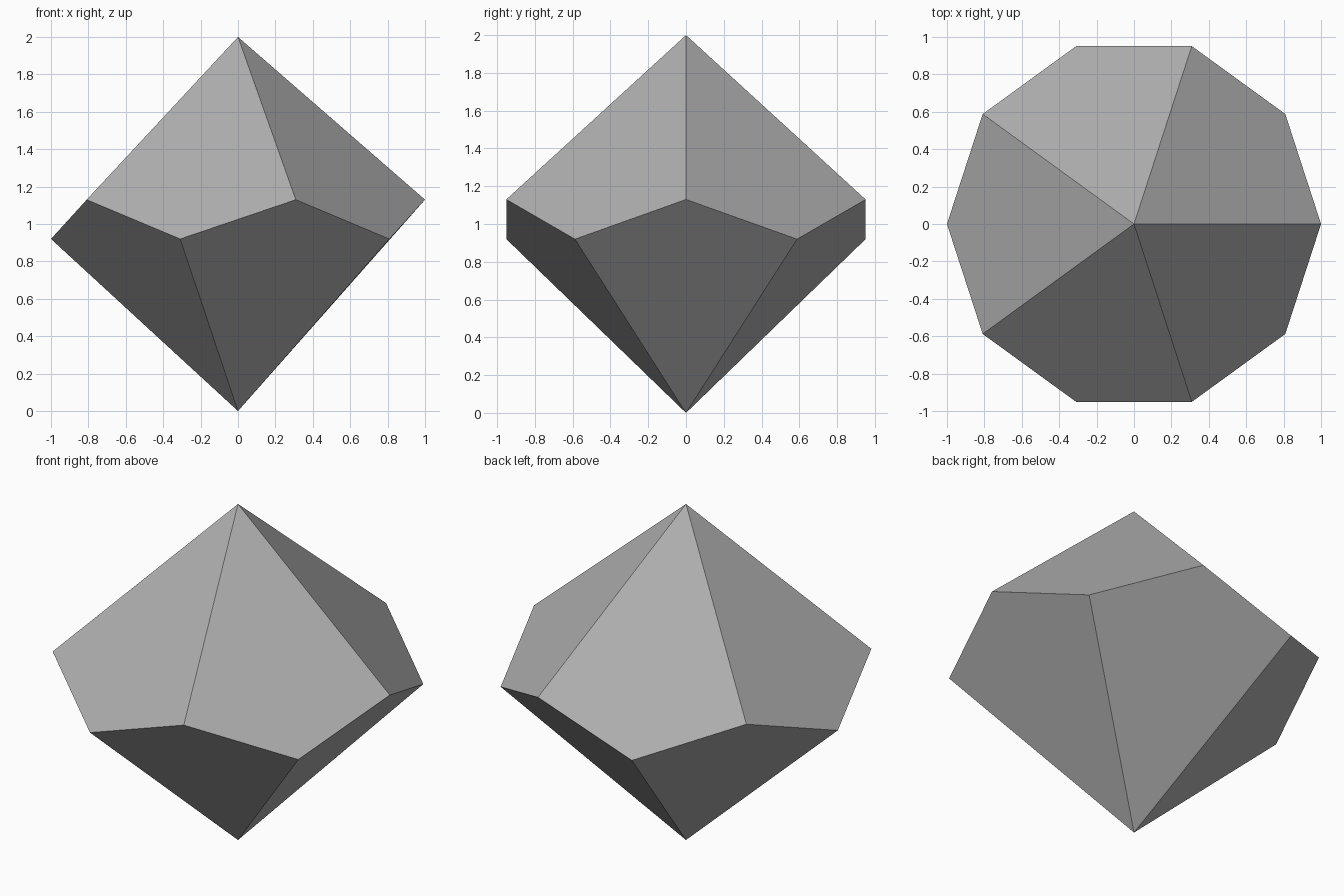
import bpy
import bmesh
from math import cos, sin, radians

cube = bpy.data.objects.get("Cube")
if cube:
    bpy.data.objects.remove(cube, do_unlink=True)

# Single plain grey material
grey = bpy.data.materials.new("medium_grey")
grey.use_nodes = True
colour = (0.425, 0.425, 0.425, 1)
grey.diffuse_color = colour
grey.node_tree.nodes["Principled BSDF"].inputs["Base Color"].default_value = colour

SIDES = 10
HIGH, LOW, TOP = 1.13, 0.92, 2.0

bm = bmesh.new()

# Zigzag belt of corners, alternately high and low, between two tips
belt = []
for i in range(SIDES):
    a = radians(360 / SIDES * i)
    belt.append(bm.verts.new((cos(a), sin(a), LOW if i % 2 else HIGH)))
top_tip = bm.verts.new((0, 0, TOP))
bottom_tip = bm.verts.new((0, 0, 0))

# Kite faces: low corners belong to the upper kites, high corners to the lower
for i in range(SIDES):
    tip = top_tip if i % 2 else bottom_tip
    bm.faces.new((tip, belt[i - 1], belt[i], belt[(i + 1) % SIDES]))
bmesh.ops.recalc_face_normals(bm, faces=bm.faces)

mesh = bpy.data.meshes.new("ten_sided_die")
bm.to_mesh(mesh)
bm.free()
mesh.materials.append(grey)
die = bpy.data.objects.new("ten_sided_die", mesh)
bpy.context.collection.objects.link(die)
